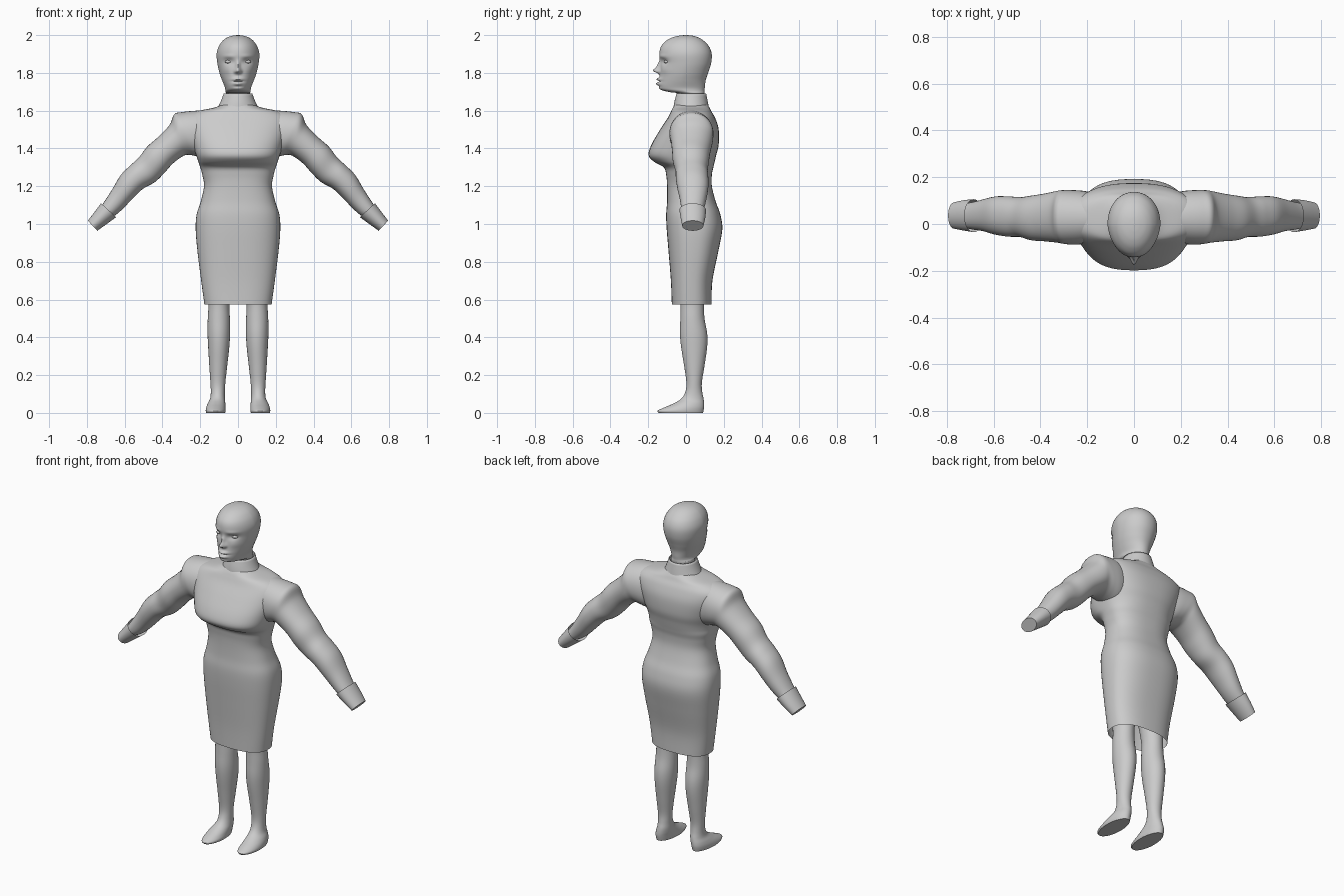
import bpy, bmesh, math
from mathutils import Vector


def spline(rows, steps):
    """Catmull-Rom resampling of section rows."""
    out = []
    for i in range(len(rows) - 1):
        p0, p1 = rows[max(i - 1, 0)], rows[i]
        p2, p3 = rows[i + 1], rows[min(i + 2, len(rows) - 1)]
        for s in range(steps):
            t = s / steps
            out.append([0.5 * (2 * b + (c - a) * t + (2 * a - 5 * b + 4 * c - d) * t * t
                               + (3 * b - a - 3 * c + d) * t ** 3)
                        for a, b, c, d in zip(p0, p1, p2, p3)])
    return out + [list(rows[-1])]


def loft(name, rows, steps=5, seg=40, power=2.0, caps=(False, False), egg=0.0,
         mirror=False, shape=None, angle=40):
    """Skin sections (ax, az, bx, bz, y_front, y_back): superellipses spanning A-B and front-back."""
    bm = bmesh.new()
    rings = []
    for ax, az, bx, bz, y0, y1 in spline(rows, steps):
        ring = []
        for k in range(seg):
            a = 2 * math.pi * k / seg
            c, s = math.cos(a), math.sin(a)
            u = math.copysign(abs(c) ** (2 / power), c)
            v = math.copysign(abs(s) ** (2 / power), s)
            u *= 1 + egg * min(v, 0)
            p = Vector(((ax + bx) / 2 + u * (bx - ax) / 2,
                        (y0 + y1) / 2 + v * (y1 - y0) / 2,
                        (az + bz) / 2 + u * (bz - az) / 2))
            if shape and v < 0:
                p.y += shape(p.x, p.z) * min(1, -v * 2)
            ring.append(bm.verts.new(p))
        rings.append(ring)
    for r, q in zip(rings, rings[1:]):
        for k in range(seg):
            j = (k + 1) % seg
            bm.faces.new((r[k], r[j], q[j], q[k]))
    for ring, cap in ((rings[0], caps[0]), (rings[-1], caps[1])):
        if cap:
            bm.faces.new(ring)
    bmesh.ops.recalc_face_normals(bm, faces=bm.faces)
    mesh = bpy.data.meshes.new(name)
    bm.to_mesh(mesh)
    bm.free()
    ob = bpy.data.objects.new(name, mesh)
    bpy.context.collection.objects.link(ob)
    finish(ob, mirror, angle)
    return ob


def finish(ob, mirror, angle=40):
    bpy.ops.object.select_all(action='DESELECT')
    ob.select_set(True)
    bpy.context.view_layer.objects.active = ob
    bpy.ops.object.shade_smooth_by_angle(angle=math.radians(angle))
    if mirror:
        ob.modifiers.new("mirror", 'MIRROR')


def level(rows):
    """(z, half width, y_front, y_back) -> level sections centred on x = 0."""
    return [(-w, z, w, z, a, b) for z, w, a, b in rows]


# Dress body: skirt, waist, bust and shoulders
loft("dress", level([
    (0.575, .178, -.075, .135), (0.70, .195, -.08, .14), (0.85, .214, -.092, .17),
    (0.97, .224, -.102, .192), (1.05, .219, -.105, .182), (1.12, .197, -.10, .157),
    (1.20, .180, -.10, .137), (1.26, .189, -.105, .137), (1.30, .20, -.118, .145),
    (1.33, .21, -.17, .152), (1.365, .222, -.198, .16), (1.42, .24, -.183, .173),
    (1.50, .265, -.137, .173), (1.56, .27, -.098, .155), (1.595, .22, -.08, .135),
    (1.615, .13, -.07, .125), (1.63, .09, -.06, .115)]), power=2.5, seg=56)

# Standing collar
collar = loft("collar", level([(1.60, .115, -.068, .124), (1.645, .093, -.062, .116),
                               (1.69, .076, -.05, .107)]), steps=3)
collar.modifiers.new("thickness", 'SOLIDIFY').thickness = 0.006

# Sleeves with square shoulders
loft("sleeve", [
    (.14, 1.34, .10, 1.605, -.07, .12), (.19, 1.35, .22, 1.60, -.085, .14),
    (.225, 1.36, .30, 1.592, -.088, .145), (.26, 1.366, .338, 1.58, -.085, .145),
    (.29, 1.36, .362, 1.525, -.08, .142), (.345, 1.32, .42, 1.463, -.074, .13),
    (.39, 1.27, .48, 1.41, -.07, .122), (.44, 1.222, .525, 1.352, -.056, .115),
    (.505, 1.185, .57, 1.31, -.054, .118), (.56, 1.132, .62, 1.26, -.046, .118),
    (.61, 1.08, .665, 1.185, -.032, .107), (.65, 1.046, .71, 1.115, -.025, .095),
    (.68, 1.03, .735, 1.08, -.02, .09)], caps=(False, True), mirror=True, power=2.15)

# Flared cuffs closed at the end
loft("cuff", [(.645, 1.036, .725, 1.11, -.035, .106), (.695, 1.0, .76, 1.063, -.028, .102),
              (.745, .964, .795, 1.018, -.02, .092)],
     steps=2, caps=(False, True), mirror=True)


# Legs running down into the feet
def leg_row(z, x0, x1, y0, y1):
    return (x0, z, x1, z, y0, y1)


loft("leg", [leg_row(*r) for r in (
    (0.0, .068, .168, -.145, .09), (0.012, .065, .171, -.15, .093),
    (0.03, .066, .168, -.112, .096), (0.05, .067, .16, -.066, .096),
    (0.075, .069, .148, -.025, .093), (0.11, .07, .144, -.004, .086),
    (0.16, .067, .146, .002, .084), (0.25, .057, .152, -.01, .098),
    (0.35, .046, .158, -.026, .112), (0.42, .042, .161, -.032, .112),
    (0.50, .043, .16, -.03, .098), (0.58, .045, .156, -.03, .095),
    (0.68, .03, .16, -.04, .10))], caps=(True, True), mirror=True)


# Face relief: (x, z, x spread, z spread, push towards +y)
BUMPS = [(0, 1.812, .014, .014, -.034), (0, 1.838, .010, .022, -.017),
         (.014, 1.806, .008, .008, -.010), (.048, 1.860, .026, .016, .013),
         (.050, 1.888, .030, .009, -.004), (0, 1.766, .026, .007, -.015),
         (0, 1.743, .022, .008, -.015), (0, 1.755, .026, .003, .008),
         (0, 1.727, .03, .006, .004), (.06, 1.815, .025, .02, -.004)]


def face(x, z):
    return sum(p * math.exp(-((abs(x) - cx) / sx) ** 2 - ((z - cz) / sz) ** 2)
               for cx, cz, sx, sz, p in BUMPS)


# Head and neck
loft("head", level([
    (1.60, .068, -.045, .09), (1.685, .064, -.046, .097), (1.698, .066, -.085, .098),
    (1.708, .067, -.128, .098), (1.725, .070, -.145, .10), (1.76, .084, -.143, .104),
    (1.80, .098, -.138, .117), (1.85, .109, -.136, .133), (1.90, .113, -.141, .136),
    (1.94, .102, -.132, .122), (1.97, .081, -.105, .094), (1.988, .056, -.072, .064),
    (1.997, .028, -.036, .034), (2.0, .003, -.004, .004)]),
    steps=8, seg=112, power=2.1, egg=.12, caps=(False, True), shape=face, angle=70)

# Eyes
bpy.ops.mesh.primitive_uv_sphere_add(segments=20, ring_count=12, radius=1)
eye = bpy.context.object
eye.name = "eye"
for v in eye.data.vertices:
    v.co = Vector((.050 + v.co.x * .019, -.103 + v.co.y * .014, 1.859 + v.co.z * .009))
finish(eye, True)
